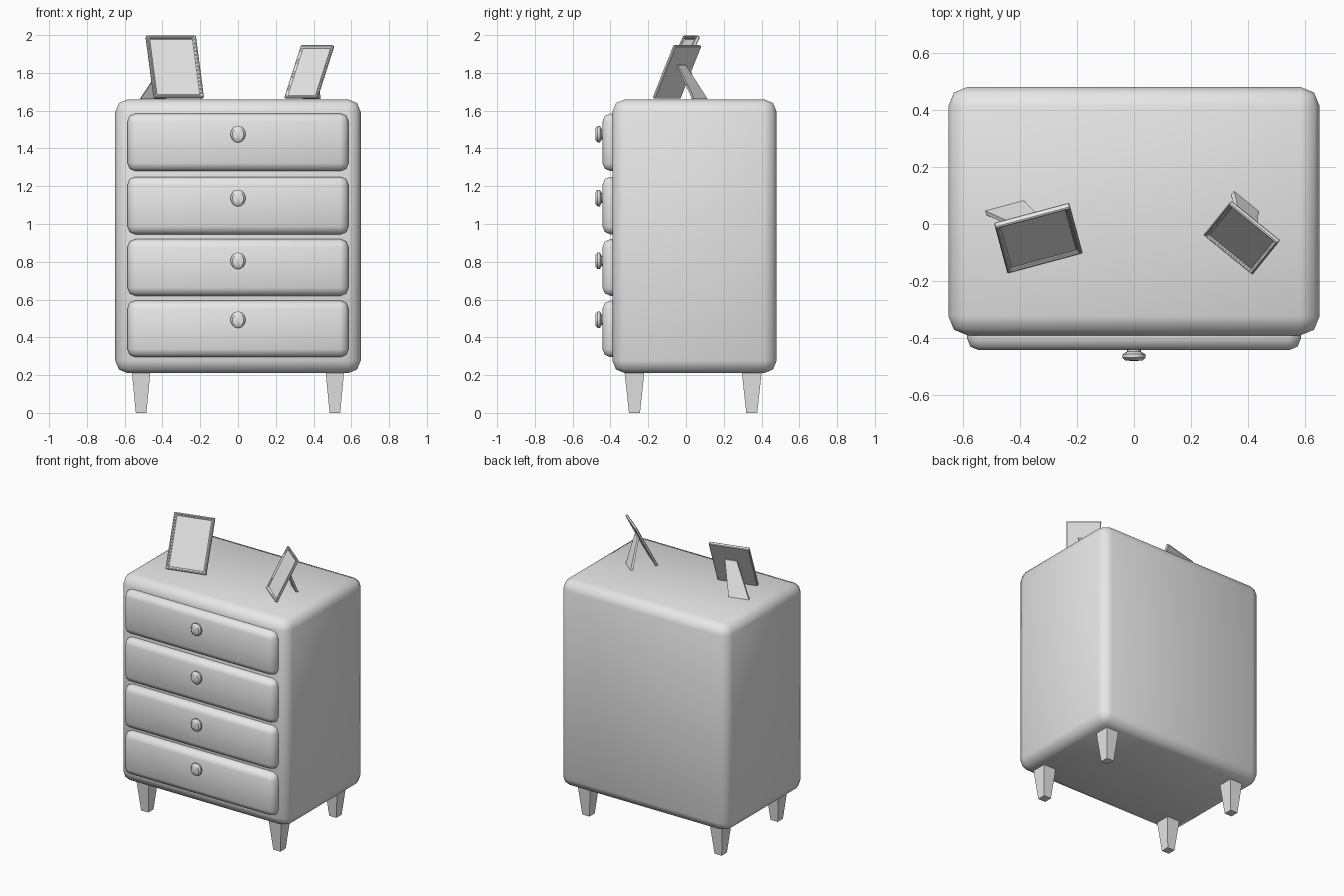
import bpy, bmesh, math
from mathutils import Matrix, Vector

if "Cube" in bpy.data.objects:
    bpy.data.objects.remove(bpy.data.objects["Cube"], do_unlink=True)

grey = bpy.data.materials.new("plain grey")
grey.use_nodes = True
grey.diffuse_color = (0.8, 0.8, 0.8, 1)
grey.node_tree.nodes["Principled BSDF"].inputs["Base Color"].default_value = grey.diffuse_color


def add_object(name, bm, smooth=False):
    bmesh.ops.recalc_face_normals(bm, faces=bm.faces)
    for face in bm.faces:
        face.smooth = smooth
    mesh = bpy.data.meshes.new(name)
    bm.to_mesh(mesh)
    bm.free()
    mesh.materials.append(grey)
    obj = bpy.data.objects.new(name, mesh)
    bpy.context.collection.objects.link(obj)
    return obj


def box(low, high):
    """Box between two corners."""
    low, high = Vector(low), Vector(high)
    bm = bmesh.new()
    bmesh.ops.create_cube(bm, size=1)
    for v in bm.verts:
        v.co = (low + high) / 2 + v.co * (high - low)
    return bm


def bevel(obj, width, segments):
    mod = obj.modifiers.new("rounded edges", "BEVEL")
    mod.width, mod.segments = width, segments
    mod.limit_method = "ANGLE"
    return obj


def taper(top, top_size, bottom, bottom_size):
    """Block whose horizontal rectangle changes from bottom to top."""
    bm = bmesh.new()
    bmesh.ops.create_cube(bm, size=1)
    for v in bm.verts:
        centre, size = (top, top_size) if v.co.z > 0 else (bottom, bottom_size)
        v.co = Vector((centre[0] + v.co.x * size[0], centre[1] + v.co.y * size[1], centre[2]))
    return bm


# Cabinet body
bevel(add_object("cabinet_body", box((-0.65, -0.39, 0.21), (0.65, 0.48, 1.66)), True), 0.067, 2)

# Drawers with knobs
KNOB = [(0.024, -0.43), (0.024, -0.447), (0.040, -0.456), (0.040, -0.468), (0.030, -0.478), (0, -0.48)]
DRAWERS = [(0.295, 0.595, 0.493), (0.62, 0.92, 0.805), (0.945, 1.25, 1.137), (1.28, 1.585, 1.475)]
for i, (low, high, knob_z) in enumerate(DRAWERS, 1):
    front = box((-0.585, -0.442, low), (0.585, -0.32, high))
    bevel(add_object(f"drawer_{i}", front, True), 0.042, 2)

    bm = bmesh.new()
    points = [bm.verts.new((r, y, 0)) for r, y in KNOB]
    edges = [bm.edges.new(pair) for pair in zip(points, points[1:])]
    bmesh.ops.spin(bm, geom=points + edges, cent=(0, 0, 0), axis=(0, 1, 0),
                   angle=math.tau, steps=16)
    bmesh.ops.remove_doubles(bm, verts=bm.verts, dist=0.0005)
    bmesh.ops.transform(bm, verts=bm.verts,
                        matrix=Matrix.Translation((0, 0, knob_z)) @ Matrix.Diagonal((1, 1, 1.1, 1)))
    knob = add_object(f"knob_{i}", bm, True)
    bpy.ops.object.select_all(action="DESELECT")
    knob.select_set(True)
    bpy.context.view_layer.objects.active = knob
    bpy.ops.object.shade_smooth_by_angle(angle=math.radians(40))

# Tapered square legs
for side, x in (("right", -0.513), ("left", 0.513)):
    for end, y in (("front", -0.273), ("back", 0.348)):
        leg = taper((x, y, 0.23), (0.1, 0.108), (x, y, 0), (0.056, 0.058))
        add_object(f"{end}_{side}_leg", leg)


def picture_frame(side, origin, yaw, width, height, scale, rise):
    """Leaning frame with a recessed panel and a skewed easel stand."""
    lean = math.radians(27)
    depth = 0.022 * scale
    place = Matrix.Translation((*origin, 1.662)) @ Matrix.Rotation(math.radians(yaw), 4, "Z")

    bm = box((-width / 2, 0, 0), (width / 2, depth, height))
    front = [f for f in bm.faces if f.normal.y < -0.9]
    bmesh.ops.inset_region(bm, faces=front, thickness=0.018 * scale)
    bmesh.ops.inset_region(bm, faces=front, thickness=0.004, depth=-0.01 * scale)
    frame = bevel(add_object(f"{side}_picture_frame", bm), 0.004, 1)
    frame.matrix_world = (place @ Matrix.Translation((0, 0, depth * math.sin(lean)))
                          @ Matrix.Rotation(-lean, 4, "X"))

    top = (0.004 * scale, rise * math.tan(lean) + depth, rise)
    foot = (-0.085 * scale, 0.225 * scale, 0)
    stand = taper(top, (0.08 * scale, 0.012), foot, (0.138 * scale, 0.016))
    add_object(f"{side}_frame_stand", stand).matrix_world = place


picture_frame("right", (-0.311, -0.139), 15, 0.273, 0.367, 1.0, 0.21)
picture_frame("left", (0.328, -0.109), -39, 0.221, 0.313, 0.8, 0.18)
